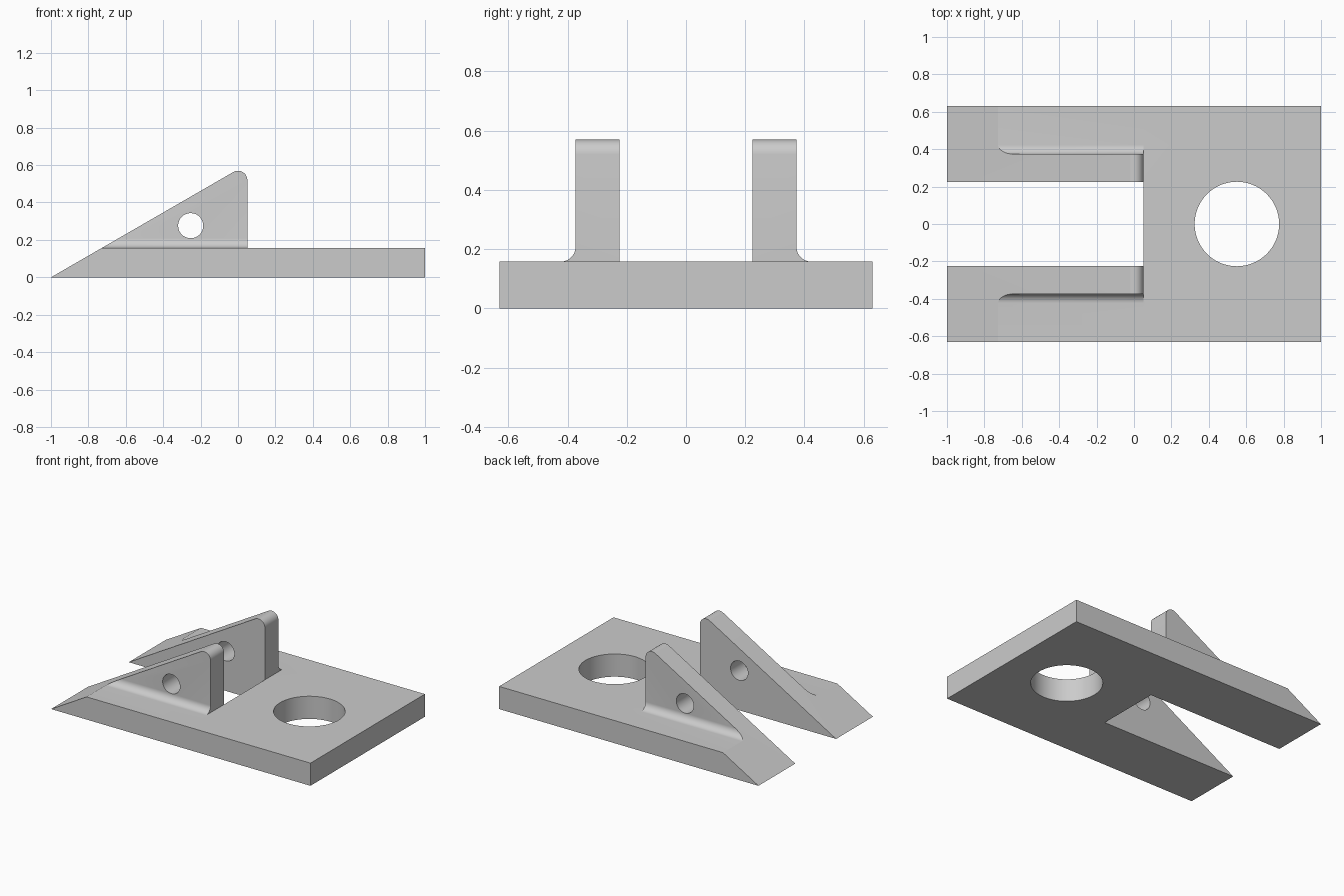
import bpy
import bmesh
from math import cos, sin, radians, tan, pi
from mathutils import Vector

if "Cube" in bpy.data.objects:
    bpy.data.objects.remove(bpy.data.objects["Cube"], do_unlink=True)

PLATE_H = 0.158      # plate thickness
HALF_W = 0.63        # half plate width
LUG_IN, LUG_OUT = 0.225, 0.373
LUG_END = 0.05       # rear face of the lugs and end of the slot
R = 0.05             # tip and fillet radius
SLOPE = radians(30)


def arc(cx, cz, r, start, end, n=12):
    step = (end - start) / n
    return [(cx + r * cos(start + i * step), cz + r * sin(start + i * step))
            for i in range(n + 1)]


def prism(name, points, axis, lo, hi):
    """Extrude a closed 2D profile along one axis from lo to hi."""
    place = {"X": lambda a, b, t: (t, a, b),
             "Y": lambda a, b, t: (a, t, b),
             "Z": lambda a, b, t: (a, b, t)}[axis]
    bm = bmesh.new()
    face = bm.faces.new([bm.verts.new(place(a, b, lo)) for a, b in points])
    out = bmesh.ops.extrude_face_region(bm, geom=[face])
    moved = [v for v in out["geom"] if isinstance(v, bmesh.types.BMVert)]
    bmesh.ops.translate(bm, verts=moved, vec=Vector(place(0, 0, hi - lo)))
    bmesh.ops.recalc_face_normals(bm, faces=bm.faces)
    mesh = bpy.data.meshes.new(name)
    bm.to_mesh(mesh)
    bm.free()
    obj = bpy.data.objects.new(name, mesh)
    bpy.context.collection.objects.link(obj)
    return obj


def cut(body, cutter):
    cutter.hide_render = True
    mod = body.modifiers.new("cut", "BOOLEAN")
    mod.operation = "DIFFERENCE"
    mod.solver = "EXACT"
    mod.object = cutter
    bpy.context.view_layer.objects.active = body
    bpy.ops.object.modifier_apply(modifier=mod.name)
    bpy.data.objects.remove(cutter, do_unlink=True)


def circle(cx, cy, r, n=64):
    return arc(cx, cy, r, 0, 2 * pi, n)[:-1]


# Wedge-nosed body with the rounded lug tip
tip_z = tan(SLOPE) - R / cos(SLOPE)
side = [(-1, 0), (1, 0), (1, PLATE_H), (LUG_END, PLATE_H)]
side += arc(LUG_END - R, tip_z, R, 0, pi / 2 + SLOPE)
bracket = prism("forked_bracket", side, "Y", -HALF_W, HALF_W)

# Clear the outside of each lug, leaving a fillet at its foot
for s in (1, -1):
    fillet = arc(LUG_OUT + R, PLATE_H + R, R, -pi / 2, -pi)
    shape = fillet + [(LUG_OUT, 1), (1, 1), (1, PLATE_H)]
    cut(bracket, prism("shoulder_cutter", [(s * y, z) for y, z in shape],
                       "X", -1.2, 0.3))

# Slot between the prongs
slot = [(-1.2, -LUG_IN), (LUG_END, -LUG_IN), (LUG_END, LUG_IN), (-1.2, LUG_IN)]
cut(bracket, prism("slot_cutter", slot, "Z", -0.2, 1))

# Large plate hole and the pin holes through both lugs
cut(bracket, prism("plate_hole_cutter", circle(0.55, 0, 0.226), "Z", -0.2, 0.5))
cut(bracket, prism("pin_hole_cutter", circle(-0.253, 0.276, 0.067), "Y", -1, 1))

# Plain grey finish
grey = bpy.data.materials.new("plain_grey")
grey.use_nodes = True
colour = (0.6, 0.6, 0.6, 1)
grey.diffuse_color = colour
grey.node_tree.nodes["Principled BSDF"].inputs["Base Color"].default_value = colour
bracket.data.materials.clear()
bracket.data.materials.append(grey)

bpy.ops.object.select_all(action="DESELECT")
bracket.select_set(True)
bpy.context.view_layer.objects.active = bracket
bpy.ops.object.shade_smooth_by_angle(angle=radians(25))
